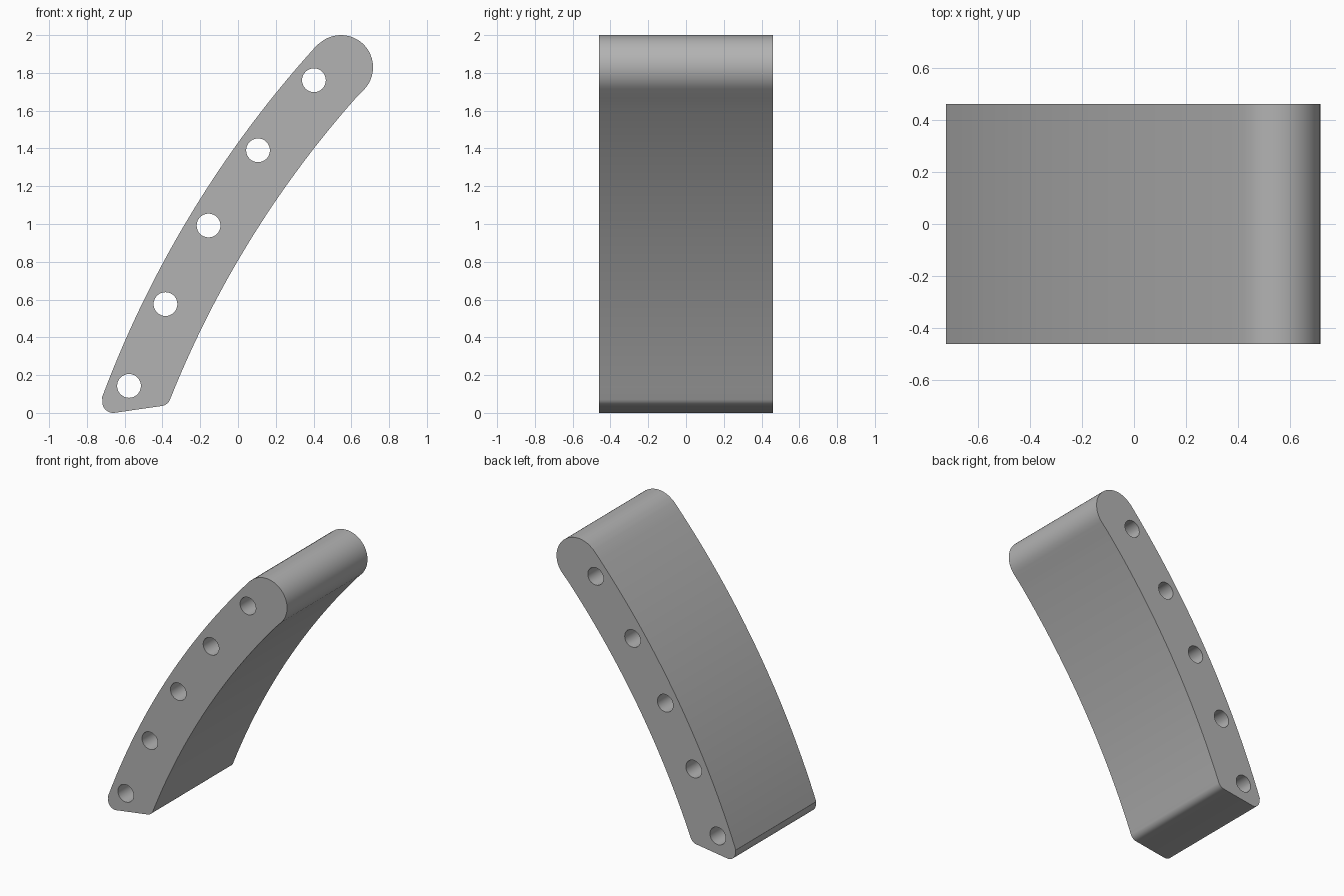
import bpy, bmesh, math
from mathutils import Vector

if "Cube" in bpy.data.objects:
    bpy.data.objects.remove(bpy.data.objects["Cube"])

HALF_WIDTH = 0.46
ARC_CENTRE = Vector((4.70, -1.946))   # shared centre of the long curved sides
OUTER_R, INNER_R = 5.787, 5.447


def arc(centre, radius, start, end, steps):
    """Points along an arc, angles in radians."""
    return [(centre[0] + radius * math.cos(start + (end - start) * i / steps),
             centre[1] + radius * math.sin(start + (end - start) * i / steps))
            for i in range(steps + 1)]


def bearing(point):
    """Direction of a point as seen from the arc centre."""
    d = Vector(point) - ARC_CENTRE
    return math.atan2(d.y, d.x)


# Rounded top end and the two small bottom corner fillets
top, heel, toe = (0.545, 1.83), (-0.661, 0.057), (-0.411, 0.091)
a_top, a_heel, a_toe = bearing(top), bearing(heel), bearing(toe)
down = math.atan(0.135) - math.pi / 2

profile = []
profile += arc(ARC_CENTRE, OUTER_R, a_heel, a_top, 28)
profile += arc(top, 0.17, a_top, a_top - math.pi, 28)[1:]
profile += arc(ARC_CENTRE, INNER_R, a_top, a_toe, 28)[1:]
profile += arc(toe, 0.055, a_toe - math.pi, down, 8)[1:]
profile += arc(heel, 0.057, down, a_heel - 2 * math.pi, 12)[:-1]

# Five cross holes
hole_centres = [(-0.577, 0.143), (-0.384, 0.576), (-0.156, 0.992),
                (0.106, 1.39), (0.402, 1.761)]
loops = [profile] + [arc(c, 0.063, 0, 2 * math.pi, 32)[:-1] for c in hole_centres]

# Fill the side profile and extrude it across the width
bm = bmesh.new()
for loop in loops:
    verts = [bm.verts.new((x, -HALF_WIDTH, z)) for x, z in loop]
    for i, v in enumerate(verts):
        bm.edges.new((v, verts[(i + 1) % len(verts)]))
bmesh.ops.triangle_fill(bm, use_beauty=True, edges=bm.edges[:], normal=(0, -1, 0))
result = bmesh.ops.extrude_face_region(bm, geom=bm.faces[:], use_keep_orig=True)
moved = [g for g in result["geom"] if isinstance(g, bmesh.types.BMVert)]
bmesh.ops.translate(bm, verts=moved, vec=(0, 2 * HALF_WIDTH, 0))
bmesh.ops.recalc_face_normals(bm, faces=bm.faces[:])

mesh = bpy.data.meshes.new("curved_arm")
bm.to_mesh(mesh)
bm.free()
arm = bpy.data.objects.new("curved_arm", mesh)
bpy.context.collection.objects.link(arm)

grey = bpy.data.materials.new("grey")
grey.diffuse_color = (0.45, 0.45, 0.45, 1)
grey.use_nodes = True
grey.node_tree.nodes["Principled BSDF"].inputs["Base Color"].default_value = grey.diffuse_color
mesh.materials.append(grey)

bpy.context.view_layer.objects.active = arm
arm.select_set(True)
bpy.ops.object.shade_smooth_by_angle(angle=math.radians(30))
